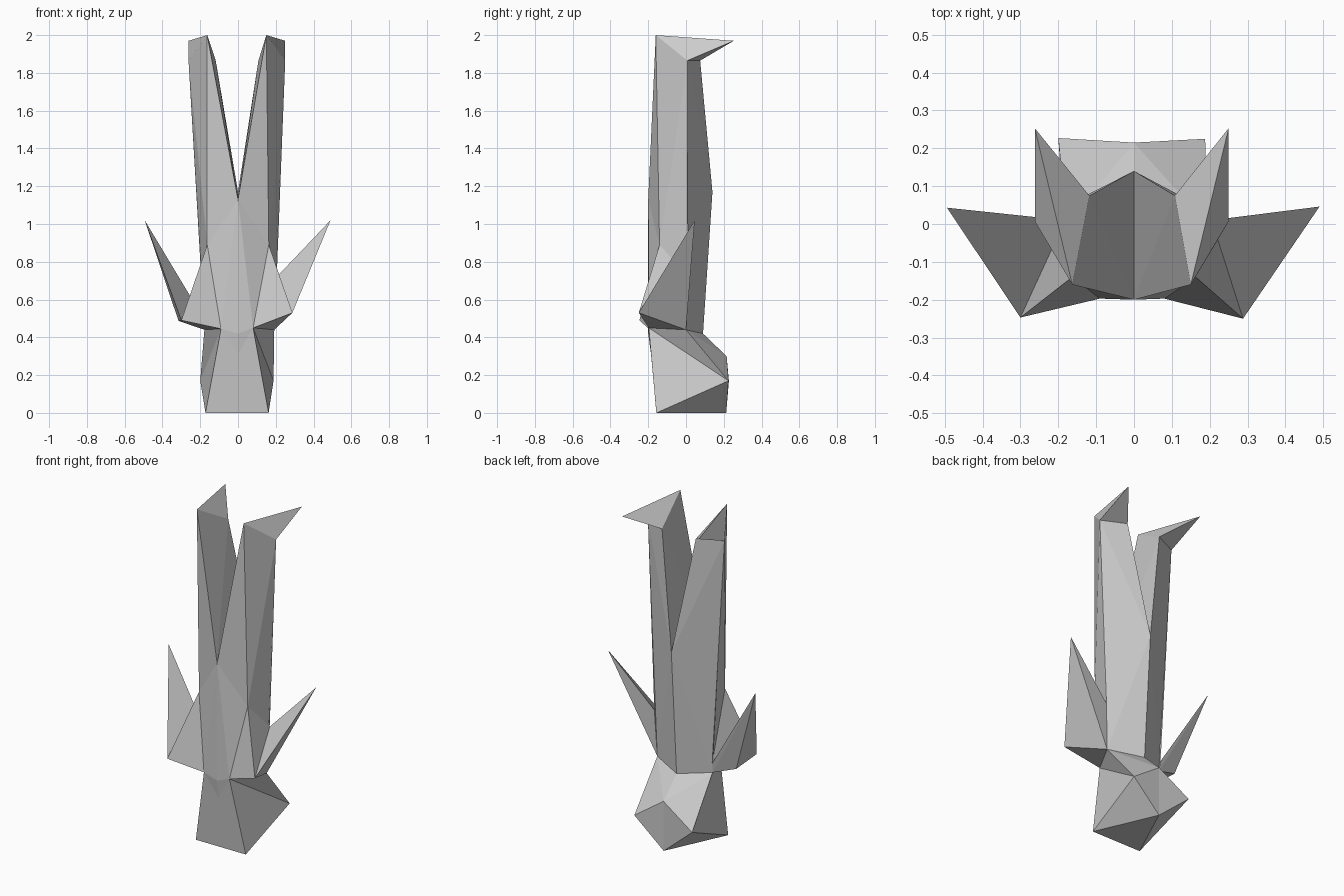
import bpy
import bmesh

if "Cube" in bpy.data.objects:
    bpy.data.objects.remove(bpy.data.objects["Cube"])

# Centre-line points
mid = {
    "crotch_f": (0, -.20, 1.13), "crotch_b": (0, .14, 1.17),
    "waist_f": (0, -.20, .42), "waist_b": (0, .09, .42),
    "notch": (0, -.185, .31), "rear": (0, .215, .30),
    "base_f": (0, -.157, 0), "base_b": (0, .213, 0),
}
# Right-hand points; the left side mirrors them with a few differences
right = {
    "front": (.15, -.16, 2.0), "tip": (.25, .253, 1.97),
    "inner": (.108, .075, 1.865), "outer": (.25, .007, 1.865),
    "chest": (.163, -.14, .89), "pit": (.205, .01, .72),
    "shoulder": (.288, -.25, .53), "elbow": (.24, -.125, .485),
    "spike": (.49, .046, 1.02), "waist": (.192, 0, .44),
    "neck": (.08, -.197, .45), "corner": (.162, -.157, 0),
    "cheek": (.188, .225, .17),
}
left = {k: (-x, y, z) for k, (x, y, z) in right.items()}
left.update(front=(-.163, -.16, 2.0), tip=(-.262, .253, 1.97),
            outer=(-.262, .007, 1.865), inner=(-.118, .075, 1.865),
            shoulder=(-.30, -.247, .49), elbow=(-.315, -.03, .487),
            pit=(-.182, .01, .50), waist=(-.178, 0, .44),
            neck=(-.09, -.197, .445), corner=(-.172, -.157, 0),
            cheek=(-.20, .227, .17), spike=(-.494, .043, 1.02))

# Facets of each part, for one side
parts = {
    "upper_prong": ["front outer tip", "front tip inner", "tip outer inner",
                    "front chest crotch_f", "front crotch_f inner",
                    "crotch_f crotch_b inner", "front outer chest",
                    "outer pit chest", "outer inner crotch_b",
                    "outer crotch_b waist", "outer waist pit"],
    "torso": ["crotch_f chest neck", "crotch_f neck waist_f",
              "chest shoulder neck", "chest pit shoulder",
              "crotch_b waist_b waist"],
    "side_spike": ["spike shoulder pit", "spike elbow shoulder",
                   "spike waist elbow", "spike pit waist",
                   "shoulder elbow neck", "elbow waist neck"],
    "base_block": ["neck notch waist_f", "neck corner notch",
                   "corner base_f notch", "neck waist cheek",
                   "neck cheek corner", "waist rear cheek",
                   "waist waist_b rear", "cheek rear base_b",
                   "corner cheek base_b", "corner base_b base_f"],
}

# Whole closed surface, so that every facet faces outward
bm = bmesh.new()
verts, groups = {}, {}
for side, pts in (("right", right), ("left", left)):
    for part, facets in parts.items():
        central = part in ("torso", "base_block")
        name = part if central else side + "_" + part
        for facet in facets:
            corners = []
            for key in facet.split():
                vid = key if key in mid else side + key
                if vid not in verts:
                    verts[vid] = bm.verts.new(mid.get(key) or pts[key])
                corners.append(verts[vid])
            groups.setdefault(name, []).append(bm.faces.new(corners))
bmesh.ops.recalc_face_normals(bm, faces=bm.faces[:])

# One flat-shaded object per part
for name, faces in groups.items():
    used = list({v for f in faces for v in f.verts})
    slot = {v: i for i, v in enumerate(used)}
    mesh = bpy.data.meshes.new(name)
    mesh.from_pydata([v.co[:] for v in used], [],
                     [[slot[v] for v in f.verts] for f in faces])
    bpy.context.collection.objects.link(bpy.data.objects.new(name, mesh))
bm.free()
